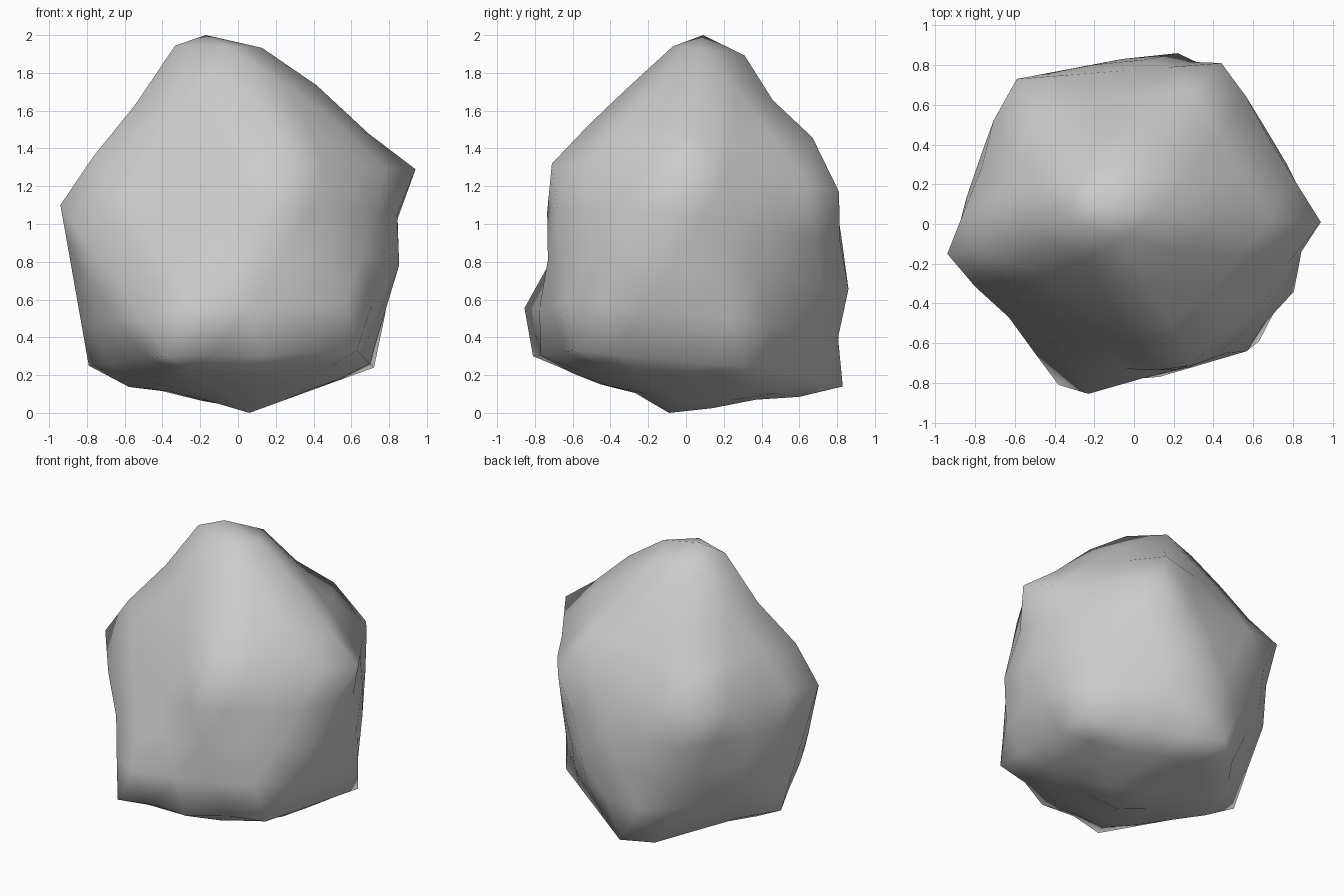
import bpy, bmesh
from mathutils import Vector

cube = bpy.data.objects.get("Cube")
if cube:
    bpy.data.objects.remove(cube, do_unlink=True)

# Main corners of the boulder: base, peak, lower ring and upper ring
corner = {
    "base": (0.06, -0.09, 0), "peak": (-0.17, 0.09, 2),
    "low_a": (0.63, -0.59, 0.33), "low_b": (0.72, 0.32, 0.24),
    "low_c": (-0.06, 0.83, 0.14), "low_d": (-0.79, 0.06, 0.25),
    "low_e": (-0.38, -0.81, 0.3),
    "up_a": (0.94, 0.01, 1.29), "up_b": (0.44, 0.81, 1.17),
    "up_c": (-0.59, 0.73, 1.1), "up_d": (-0.94, -0.15, 1.1),
    "up_e": (0.3, -0.71, 1.32),
}
corner = {name: Vector(p) for name, p in corner.items()}

# Bumps and dents at the quarter points along the ridges between corners
FLAT = (0, 0, 0)
ridges = [
    ("peak", "up_a", (0.02, 0, 0.11), (0.03, 0, 0.09), (0.03, 0, 0.01)),
    ("peak", "up_b", (0, 0.04, 0.1), (0, 0.01, 0.07), (0, 0.04, 0.08)),
    ("peak", "up_c", (0, 0, 0.08), (0, 0, 0.05), FLAT),
    ("peak", "up_d", (0.03, 0, 0.17), (0.01, 0, 0.08), (-0.02, -0.05, 0.03)),
    ("peak", "up_e", (0, 0.04, 0.11), (0, 0, 0.06), (0, 0, 0.04)),
    ("up_a", "up_b", FLAT, FLAT, (0, 0.03, 0)),
    ("up_c", "up_d", (-0.03, 0.01, 0), FLAT, FLAT),
    ("up_e", "up_a", FLAT, (0.03, -0.05, 0), (0, -0.02, 0)),
    ("up_a", "low_a", (-0.02, 0, 0), (0.02, -0.05, 0), FLAT),
    ("up_a", "low_b", (-0.04, 0, 0), (-0.01, 0, 0), FLAT),
    ("up_b", "low_b", (-0.01, 0, 0), (-0.02, 0, 0), (-0.02, -0.01, 0)),
    ("up_b", "low_c", FLAT, (0.03, 0.04, 0), (0, -0.02, 0)),
    ("up_c", "low_d", FLAT, (-0.04, 0.03, 0), (-0.02, 0.01, 0)),
    ("up_d", "low_e", FLAT, (0.03, 0.01, 0), (0.01, 0.01, 0)),
    ("up_e", "low_e", FLAT, (0, 0.03, -0.03), (-0.02, -0.07, 0)),
    ("up_e", "low_a", FLAT, FLAT, (0.02, -0.02, 0)),
    ("low_e", "low_a", FLAT, (0, -0.07, -0.01), FLAT),
    ("low_c", "low_d", (0, 0.06, -0.05), (0, 0, -0.03), FLAT),
    ("base", "low_a", (0, 0, 0.02), FLAT, FLAT),
    ("base", "low_c", (0, 0, -0.01), FLAT, (0, 0, -0.02)),
    ("base", "low_d", FLAT, (0, 0, -0.01), (0, 0, -0.05)),
    ("base", "low_e", (0, 0, 0.03), FLAT, FLAT),
]

# Twenty large facets
bm = bmesh.new()
vert = {name: bm.verts.new(p) for name, p in corner.items()}
facets = []
for i, j in zip("abcde", "bcdea"):
    facets += [("base", "low_" + j, "low_" + i),
               ("low_" + i, "low_" + j, "up_" + i),
               ("low_" + j, "up_" + j, "up_" + i),
               ("up_" + i, "up_" + j, "peak")]
for names in facets:
    bm.faces.new([vert[n] for n in names])

# Refine the facets and tell ridge points from facet interiors
bmesh.ops.subdivide_edges(bm, edges=bm.edges[:], cuts=3, use_grid_fill=True)
rims = [(corner[f[k]], corner[f[k - 1]]) for f in facets for k in range(3)]


def on_rim(p):
    return any((p - a).length + (p - b).length < (a - b).length + 0.0001
               for a, b in rims)


def nearest(spot):
    return min(bm.verts, key=lambda v: (v.co - spot).length)


bm.normal_update()
inner = [(v, v.normal.copy()) for v in bm.verts if not on_rim(v.co)]
side_knob = nearest((corner["up_a"] * 2 + corner["low_a"] + corner["low_b"]) / 4)

# Shape the ridges
moves = []
for start, end, *offsets in ridges:
    for k, offset in enumerate(offsets, 1):
        spot = corner[start].lerp(corner[end], k / 4)
        moves.append((nearest(spot), Vector(offset)))
for v, offset in moves:
    v.co += offset

# Let the interiors follow the ridges, then swell them slightly
for step in range(20):
    for v, normal in inner:
        around = [e.other_vert(v).co for e in v.link_edges]
        v.co = sum(around, Vector()) / len(around)
for v, normal in inner:
    v.co += normal * 0.025
side_knob.co.x += 0.03
for f in bm.faces:
    f.smooth = True

mesh = bpy.data.meshes.new("boulder")
bm.to_mesh(mesh)
bm.free()
rock = bpy.data.objects.new("boulder", mesh)
bpy.context.collection.objects.link(rock)

# Plain stone colour
stone = bpy.data.materials.new("stone_grey")
stone.use_nodes = True
colour = (0.6, 0.6, 0.6, 1)
stone.diffuse_color = colour
stone.node_tree.nodes["Principled BSDF"].inputs["Base Color"].default_value = colour
mesh.materials.append(stone)
